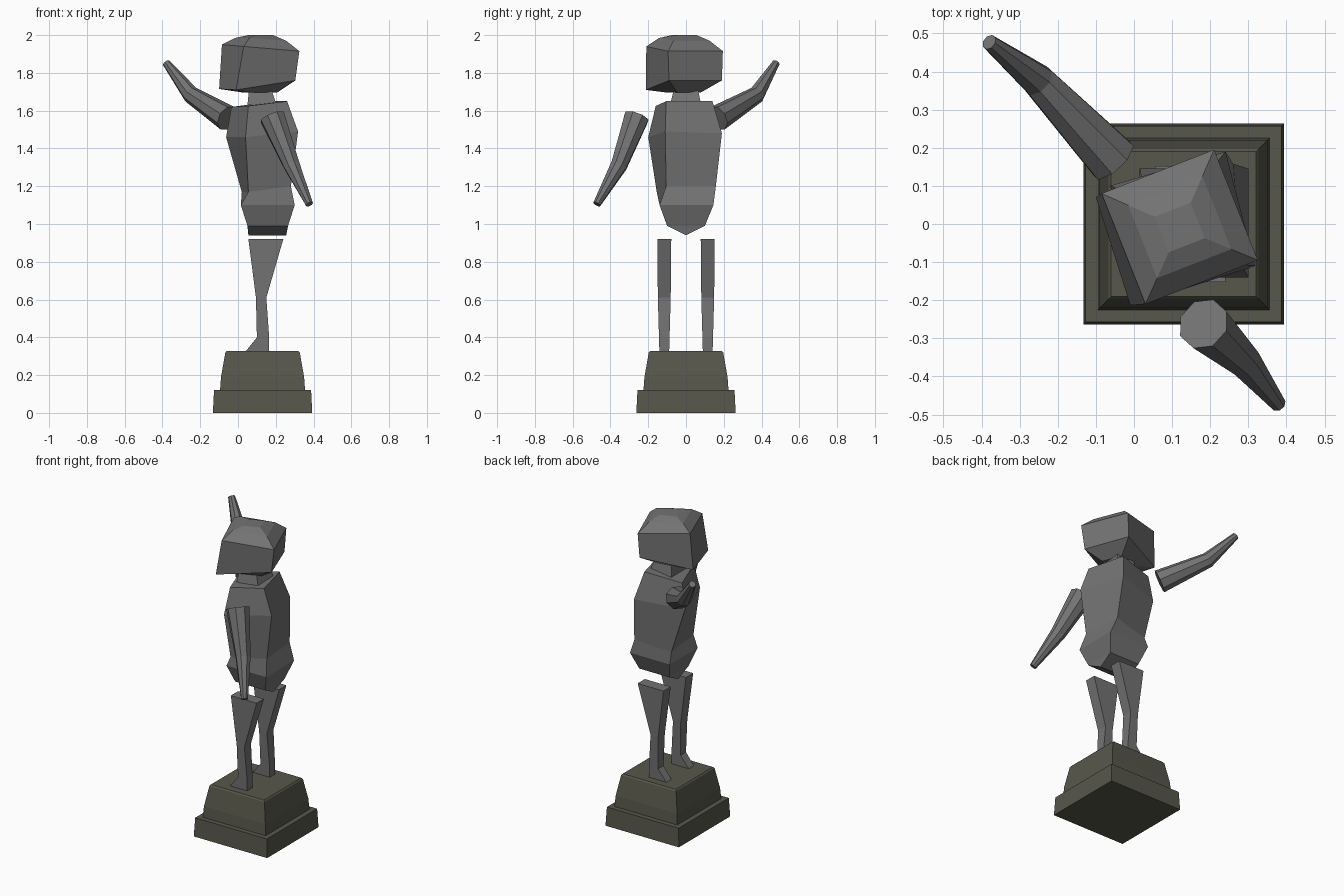
import bpy, bmesh, math
from mathutils import Vector

if "Cube" in bpy.data.objects:
    bpy.data.objects.remove(bpy.data.objects["Cube"])


def material(name, rgb):
    m = bpy.data.materials.new(name)
    m.diffuse_color = (*rgb, 1)
    m.use_nodes = True
    m.node_tree.nodes["Principled BSDF"].inputs["Base Color"].default_value = m.diffuse_color
    return m


GRAY = material("statue_gray", (0.17, 0.17, 0.17))
OLIVE = material("plinth_olive", (0.095, 0.095, 0.07))


def loft(name, rings, mat):
    """Skin a stack of equal-sized rings and cap both ends."""
    bm = bmesh.new()
    loops = [[bm.verts.new(p) for p in ring] for ring in rings]
    n = len(loops[0])
    for a, b in zip(loops, loops[1:]):
        for i in range(n):
            j = (i + 1) % n
            bm.faces.new((a[i], a[j], b[j], b[i]))
    bm.faces.new(loops[0][::-1])
    bm.faces.new(loops[-1])
    bmesh.ops.remove_doubles(bm, verts=bm.verts, dist=0.0005)
    bmesh.ops.recalc_face_normals(bm, faces=bm.faces)
    mesh = bpy.data.meshes.new(name)
    bm.to_mesh(mesh)
    bm.free()
    mesh.materials.append(mat)
    ob = bpy.data.objects.new(name, mesh)
    bpy.context.collection.objects.link(ob)
    return ob


def rect(x0, x1, y0, y1, z):
    return [(x0, y0, z), (x1, y0, z), (x1, y1, z), (x0, y1, z)]


def square(h, z, cx=0.13):
    return rect(cx - h, cx + h, -h, h, z)


def limb(name, path, radii, mat, sides=8):
    """Tapered faceted tube along a bent path."""
    pts = [Vector(p) for p in path]
    rings = []
    for i, p in enumerate(pts):
        d = (pts[min(i + 1, len(pts) - 1)] - pts[max(i - 1, 0)]).normalized()
        u = d.cross(Vector((-d.y, d.x, 0))).normalized()
        v = d.cross(u)
        ring = []
        for k in range(sides):
            a = math.tau * (k + 0.5) / sides
            ring.append(p + radii[i] * (u * math.cos(a) + v * math.sin(a)))
        rings.append(ring)
    return loft(name, rings, mat)


# Stepped plinth
loft("plinth_base", [square(0.263, 0), square(0.257, 0.12)], OLIVE)
loft("plinth_block", [square(0.225, 0.12), square(0.22, 0.19),
                      square(0.197, 0.32), square(0.19, 0.328)], OLIVE)

# Legs with small pointed feet: x range, half width and height per row
leg_rows = [(0.04, 0.165, 0.026, 0.325), (0.10, 0.165, 0.028, 0.40),
            (0.095, 0.15, 0.034, 0.61), (0.055, 0.24, 0.037, 0.92)]
for side, name in ((-1, "right_leg"), (1, "left_leg")):
    loft(name, [rect(x0, x1, side * 0.115 - h, side * 0.115 + h, z)
                for x0, x1, h, z in leg_rows], GRAY)

# Torso twisting from hips to shoulders, with a keel under the hips
loft("torso", [
    rect(0.055, 0.255, 0, 0, 0.94),
    rect(0.05, 0.265, -0.10, 0.10, 0.99),
    rect(0.015, 0.30, -0.14, 0.145, 1.10),
    [(0.055, -0.155, 1.17), (0.28, -0.105, 1.20), (0.26, 0.158, 1.20), (0.02, 0.12, 1.17)],
    [(0.04, -0.20, 1.46), (0.318, -0.11, 1.49), (0.24, 0.19, 1.48), (-0.063, 0.10, 1.46)],
    [(0.055, -0.16, 1.625), (0.26, -0.105, 1.65), (0.20, 0.14, 1.65), (-0.035, 0.09, 1.62)],
], GRAY)

# Neck
loft("neck", [rect(0.05, 0.205, -0.085, 0.08, 1.63),
              rect(0.06, 0.17, -0.06, 0.06, 1.73)], GRAY)

# Head: boxy, turned to one side, with a domed top
brow = [(0.03, -0.21, 1.94), (0.325, -0.095, 1.915), (0.21, 0.195, 1.915), (-0.085, 0.08, 1.95)]
center = (0.12, -0.01)


def inset(scale, z_front, z_back):
    zs = (z_front, z_back, z_back, z_front)
    return [(center[0] + (x - center[0]) * scale, center[1] + (y - center[1]) * scale, z)
            for (x, y, _), z in zip(brow, zs)]


loft("head", [
    inset(0.42, 1.695, 1.695),
    [(-0.01, -0.213, 1.71), (0.303, -0.09, 1.76), (0.20, 0.19, 1.76), (-0.10, 0.07, 1.715)],
    brow,
    inset(0.66, 1.985, 1.97),
    inset(0.32, 2.0, 2.0),
], GRAY)

# Arms: one raised, one lowered
radii = (0.07, 0.046, 0.021)
limb("raised_arm", [(-0.055, 0.168, 1.56), (-0.25, 0.375, 1.685), (-0.38, 0.477, 1.853)],
     radii, GRAY)
limb("lowered_arm", [(0.182, -0.262, 1.565), (0.285, -0.355, 1.31), (0.378, -0.472, 1.105)],
     radii, GRAY)
